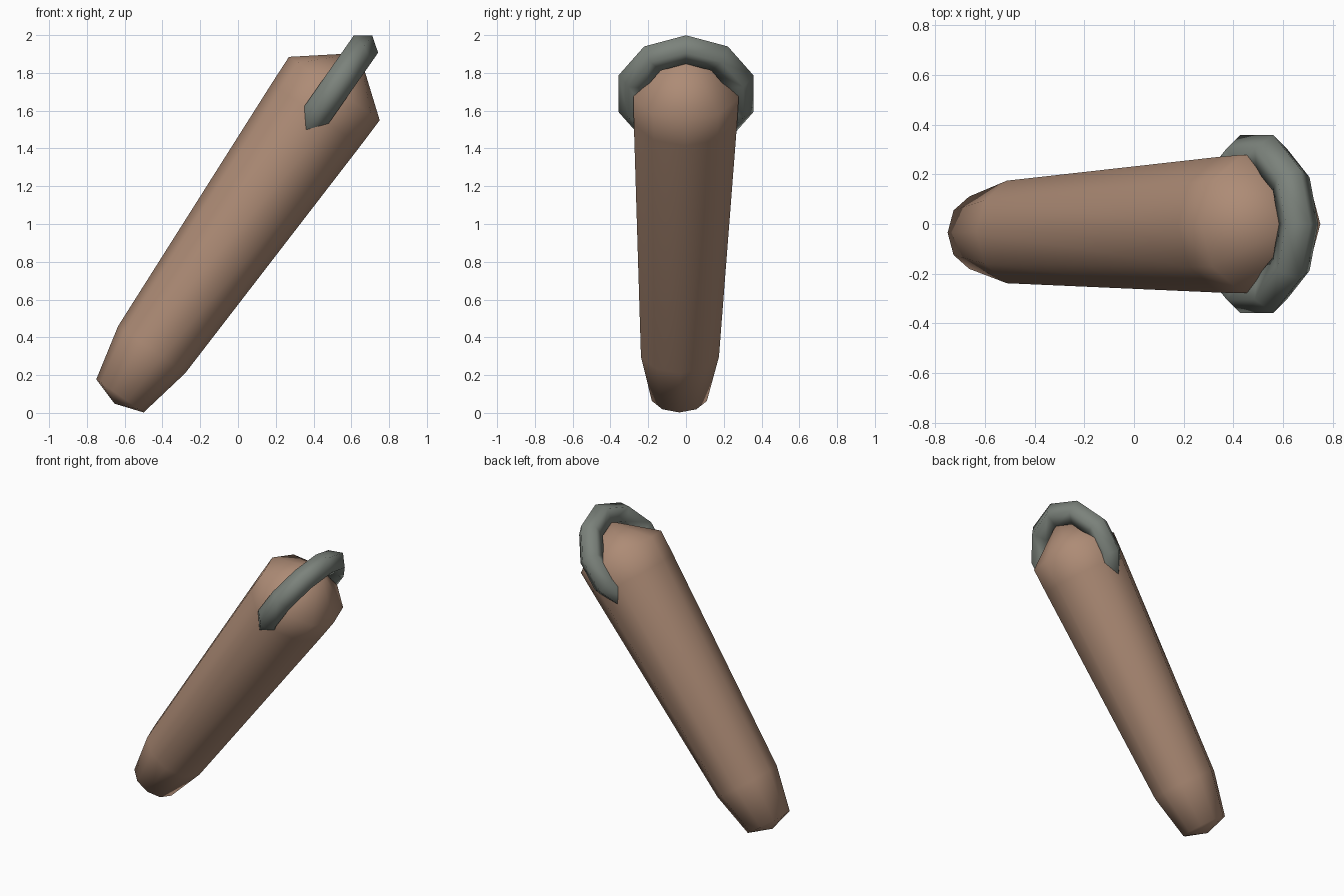
import bpy, bmesh, math
from mathutils import Vector

if "Cube" in bpy.data.objects:
    bpy.data.objects.remove(bpy.data.objects["Cube"])

TILT = math.radians(55.05)
AXIS = Vector((math.cos(TILT), 0, math.sin(TILT)))      # along the post
ACROSS = Vector((math.sin(TILT), 0, -math.cos(TILT)))   # across the post
SIDES = 10


def finish(obj, name, colour):
    obj.name = obj.data.name = name
    mat = bpy.data.materials.new(name + "_material")
    mat.diffuse_color = (*colour, 1)
    mat.use_nodes = True
    mat.node_tree.nodes["Principled BSDF"].inputs["Base Color"].default_value = mat.diffuse_color
    obj.data.materials.append(mat)
    for p in obj.data.polygons:
        p.use_smooth = True


# leaning post: ten-sided rings (centre, radius) closed by shallow cones
rings = [((-0.625, -0.035, 0.09), 0.153),
         ((-0.457, -0.032, 0.335), 0.217),
         ((0.412, -0.003, 1.577), 0.287),
         ((0.51, 0, 1.717), 0.293)]
bm = bmesh.new()
loops = []
for centre, r in rings:
    loops.append([bm.verts.new(Vector(centre) + r * (
        ACROSS * math.cos(a) + Vector((0, 1, 0)) * math.sin(a)))
        for a in (2 * math.pi * i / SIDES for i in range(SIDES))])
foot = bm.verts.new(Vector(rings[0][0]) - AXIS * 0.05)
tip = bm.verts.new(Vector(rings[-1][0]) + AXIS * 0.23)
for i in range(SIDES):
    j = (i + 1) % SIDES
    for lo, hi in zip(loops, loops[1:]):
        bm.faces.new((lo[i], lo[j], hi[j], hi[i]))
    bm.faces.new((foot, loops[0][j], loops[0][i]))
    bm.faces.new((tip, loops[-1][i], loops[-1][j]))
bmesh.ops.recalc_face_normals(bm, faces=bm.faces)
mesh = bpy.data.meshes.new("post")
bm.to_mesh(mesh)
bm.free()
post = bpy.data.objects.new("post", mesh)
bpy.context.collection.objects.link(post)
finish(post, "post", (0.42, 0.26, 0.18))

# mooring ring passing through the top of the post
bpy.ops.mesh.primitive_torus_add(
    major_segments=10, minor_segments=5, major_radius=0.294, minor_radius=0.083,
    location=(0.494, 0, 1.69), rotation=(0, -TILT, 0))
finish(bpy.context.object, "mooring_ring", (0.2, 0.225, 0.2))
